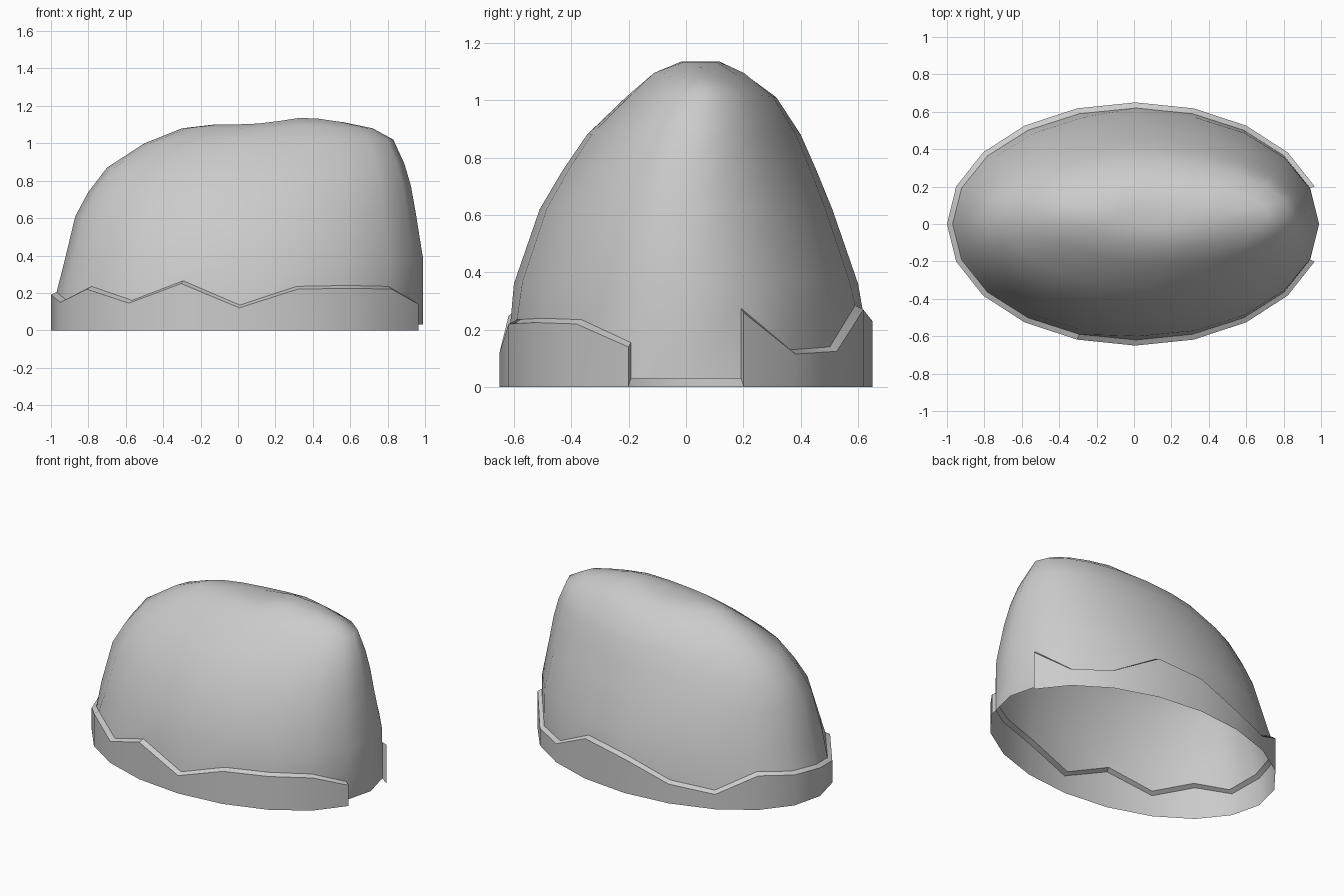
import bpy, bmesh, math

if "Cube" in bpy.data.objects:
    bpy.data.objects.remove(bpy.data.objects["Cube"])

N = 20
ANG = [2 * math.pi * k / N for k in range(N)]

# height of the turned-up band at each of the 20 columns (column 0 is the +x notch)
BAND = [0.14, 0.26, 0.115, 0.125, 0.27, 0.23, 0.13, 0.10, 0.23, 0.205,
        0.19, 0.15, 0.22, 0.145, 0.25, 0.12, 0.22, 0.225, 0.22, 0.14]

# dome rings: x left, z left, x right, z right, y front, y back, crest bump
RINGS = [(-0.935, 0.34, 0.99, 0.38, -0.60, 0.60, 0),
         (-0.87, 0.61, 0.95, 0.63, -0.51, 0.51, 0),
         (-0.80, 0.74, 0.925, 0.77, -0.43, 0.455, 0),
         (-0.70, 0.87, 0.89, 0.89, -0.345, 0.40, 0),
         (-0.50, 1.00, 0.83, 1.02, -0.21, 0.315, 0),
         (-0.30, 1.08, 0.72, 1.08, -0.12, 0.21, 0.015),
         (-0.13, 1.10, 0.56, 1.105, -0.02, 0.12, 0.033)]


def ring_point(a, xl, zl, xr, zr, yf, yb, bump=0):
    t = (1 + math.cos(a)) / 2
    x = xl + (xr - xl) * t
    y = (yf + yb) / 2 + (yb - yf) / 2 * math.sin(a)
    z = zl + (zr - zl) * t + bump * math.exp(-((x - 0.36) / 0.17) ** 2)
    return (x, y, z)


def base_point(k, z):
    return ring_point(ANG[k], -0.97, z, 0.99, z, -0.62, 0.62)


def outer_point(k, z):
    return ring_point(ANG[k], -1.0, z, 1.015, z, -0.65, 0.65)


def finish(bm, name):
    bmesh.ops.recalc_face_normals(bm, faces=bm.faces)
    me = bpy.data.meshes.new(name)
    bm.to_mesh(me)
    bm.free()
    ob = bpy.data.objects.new(name, me)
    bpy.context.collection.objects.link(ob)
    bpy.ops.object.select_all(action='DESELECT')
    ob.select_set(True)
    bpy.context.view_layer.objects.active = ob
    bpy.ops.object.shade_smooth_by_angle(angle=math.radians(40))


# cap crown: lofted rings, starting at the top of the band
bm = bmesh.new()
rows = [[bm.verts.new(base_point(k, BAND[k] + 0.015)) for k in range(N)]]
rows += [[bm.verts.new(ring_point(a, *r)) for a in ANG] for r in RINGS]
for lo, hi in zip(rows, rows[1:]):
    for k in range(N):
        j = (k + 1) % N
        bm.faces.new((lo[k], lo[j], hi[j], hi[k]))

# crest closed by strips across the top ring
top = rows[-1]
bm.faces.new((top[0], top[1], top[N - 1]))
for k in range(1, N // 2 - 1):
    bm.faces.new((top[k], top[k + 1], top[N - k - 1], top[N - k]))
bm.faces.new((top[N // 2 - 1], top[N // 2], top[N // 2 + 1]))

# crown wall reaching down inside the notch
low = {k: bm.verts.new(base_point(k, 0.03)) for k in (N - 1, 0, 1)}
for k, j in ((N - 1, 0), (0, 1)):
    bm.faces.new((low[k], low[j], rows[0][j], rows[0][k]))
finish(bm, "cap_crown")

# turned-up band: outer wall, sloped ledge and closed ends
bm = bmesh.new()
cols = []
for k in range(1, N):
    cols.append([bm.verts.new(p) for p in (outer_point(k, 0), outer_point(k, BAND[k]),
                                           base_point(k, BAND[k] + 0.015))])
for a, b in zip(cols, cols[1:]):
    for i in range(2):
        bm.faces.new((a[i], b[i], b[i + 1], a[i + 1]))
for k, col in ((1, cols[0]), (N - 1, cols[-1])):
    bm.faces.new(col + [bm.verts.new(base_point(k, 0.03))])
finish(bm, "cap_band")
